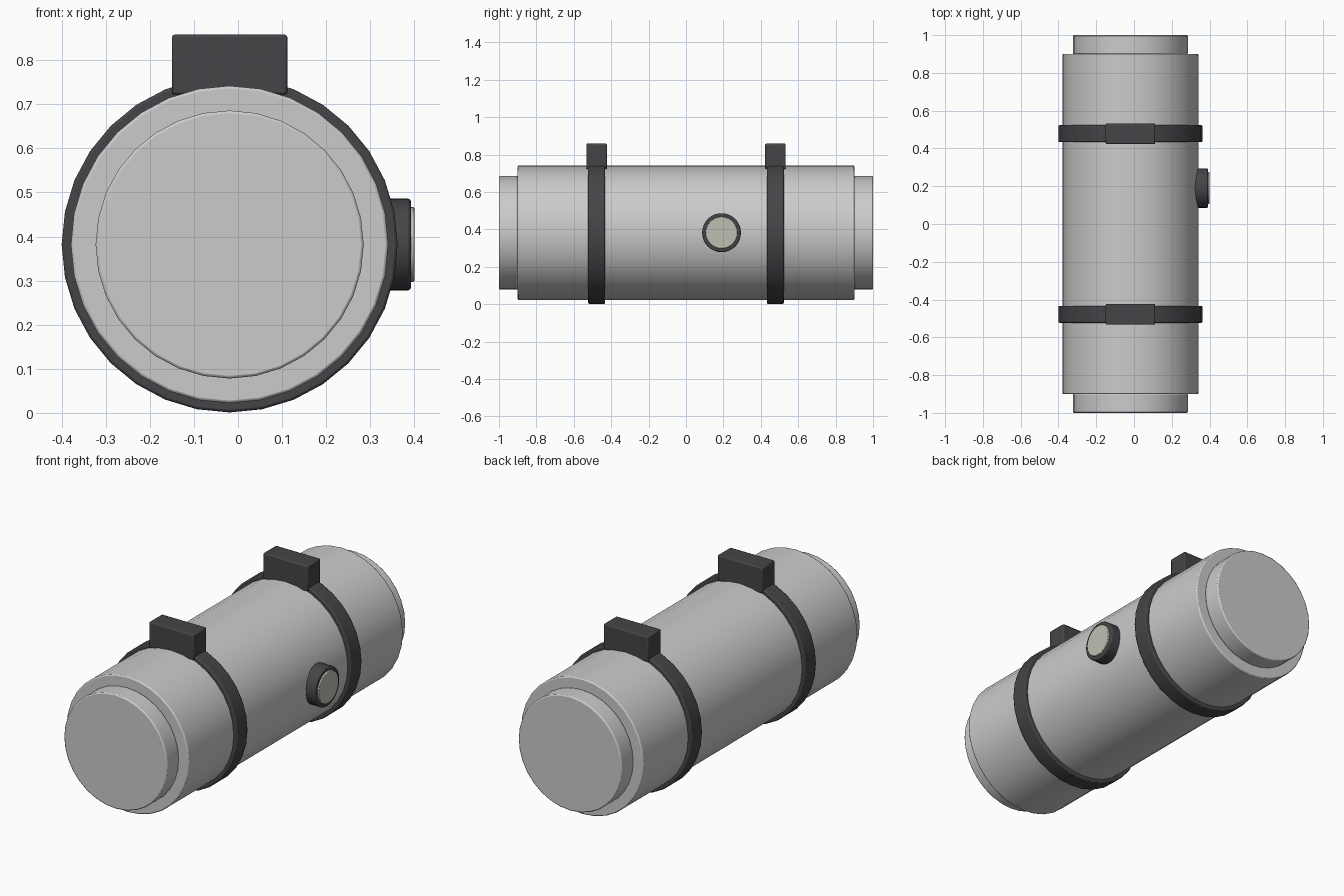
import bpy, math

if "Cube" in bpy.data.objects:
    bpy.data.objects.remove(bpy.data.objects["Cube"])

CX, CZ = -0.019, 0.382


def material(name, rgb):
    m = bpy.data.materials.new(name)
    m.diffuse_color = (*rgb, 1)
    m.use_nodes = True
    m.node_tree.nodes["Principled BSDF"].inputs["Base Color"].default_value = m.diffuse_color
    return m


dark = material("dark_metal", (0.06, 0.06, 0.066))
pale = material("pale_glass", (0.52, 0.53, 0.45))


def finish(name, mat, bevel):
    o = bpy.context.object
    o.name = name
    if mat:
        o.data.materials.append(mat)
    bpy.ops.object.transform_apply(location=False, rotation=True, scale=True)
    if bevel:
        b = o.modifiers.new("bevel", 'BEVEL')
        b.width, b.segments = bevel, 2
        b.limit_method, b.angle_limit = 'ANGLE', math.radians(40)
    bpy.ops.object.shade_smooth_by_angle(angle=math.radians(30))
    return o


def cylinder(name, r, start, end, axis='Y', side=0.0, mat=None, bevel=0.006, n=32):
    mid = (start + end) / 2
    if axis == 'Y':
        loc, rot = (CX, mid, CZ), (math.pi / 2, 0, 0)
    else:
        loc, rot = (mid, side, CZ), (0, math.pi / 2, 0)
    bpy.ops.mesh.primitive_cylinder_add(vertices=n, radius=r, depth=end - start,
                                        location=loc, rotation=rot)
    return finish(name, mat, bevel)


# Main tank
cylinder("tank_body", 0.36, -0.9, 0.9)

for s, tag in ((-1, "front"), (1, "back")):
    # Stepped end cap
    a, b = sorted((s * 0.9, s * 1.0))
    cylinder(tag + "_end_cap", 0.304, a, b)
    # Strap band and its mounting block
    y = s * 0.478
    cylinder(tag + "_strap", 0.381, y - 0.045, y + 0.045, mat=dark)
    bpy.ops.mesh.primitive_cube_add(size=1, location=(CX, y, 0.79))
    bpy.context.object.scale = (0.262, 0.11, 0.136)
    finish(tag + "_mount_block", dark, 0.006)

# Side sight port with glass
cylinder("port_rim", 0.104, 0.3, 0.392, 'X', 0.19, dark)
cylinder("port_glass", 0.085, 0.35, 0.4, 'X', 0.19, pale, 0.003)
